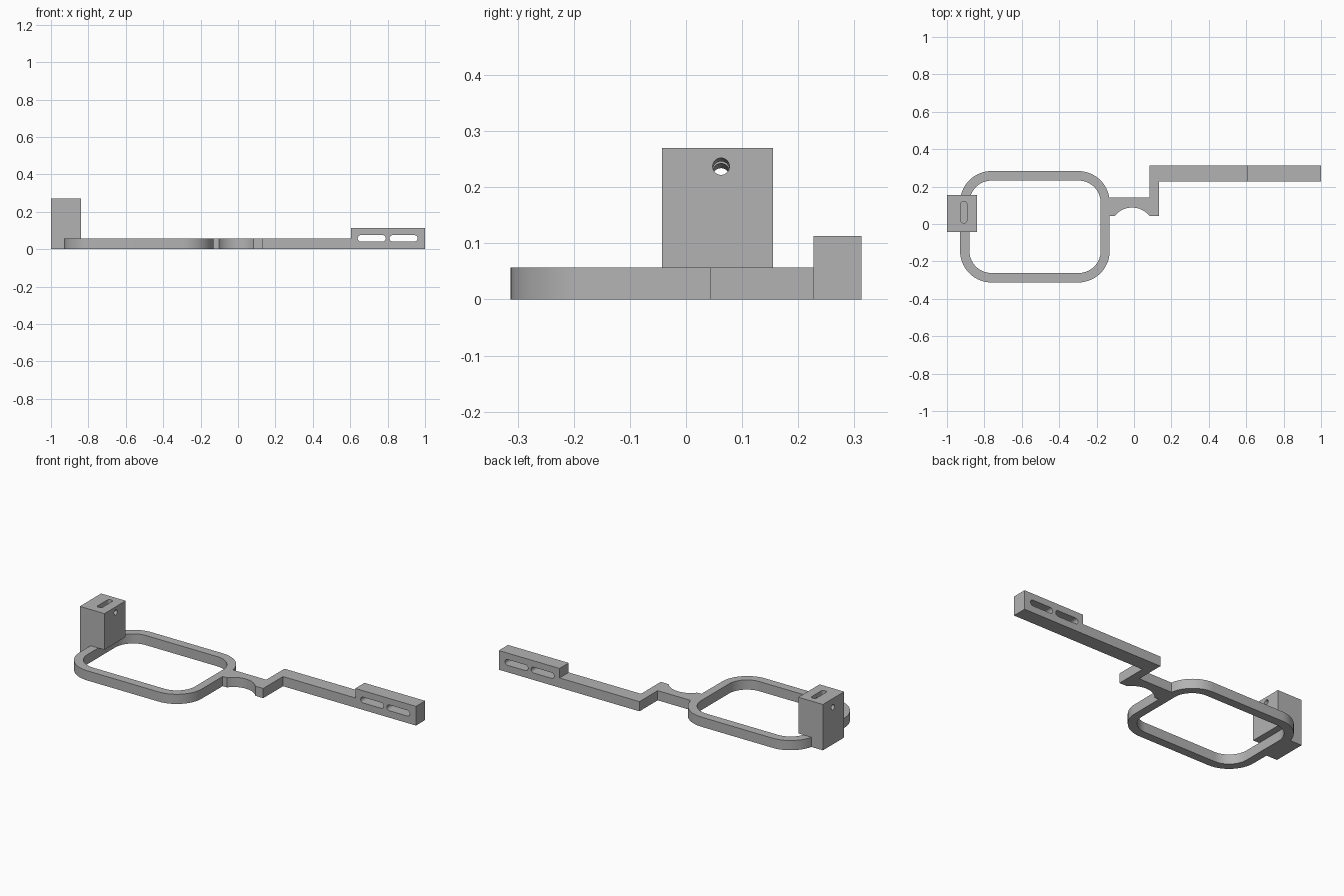
import bpy, bmesh
from math import sin, cos, asin, pi, radians
from mathutils import Vector

if "Cube" in bpy.data.objects:
    bpy.data.objects.remove(bpy.data.objects["Cube"])

grey = bpy.data.materials.new("plain grey")
grey.use_nodes = True
grey.diffuse_color = (0.45, 0.45, 0.45, 1)
grey.node_tree.nodes["Principled BSDF"].inputs["Base Color"].default_value = (0.45, 0.45, 0.45, 1)


def arc(cx, cy, r, a0, a1, n=14):
    """Points along a circular arc, angles in degrees."""
    angles = [radians(a0 + (a1 - a0) * i / n) for i in range(n + 1)]
    return [(cx + r * cos(a), cy + r * sin(a)) for a in angles]


def rounded(x0, x1, y0, y1, r, start=0):
    """Counter-clockwise rounded rectangle, beginning on its upper right corner."""
    return (arc(x1 - r, y1 - r, r, start, 90) + arc(x0 + r, y1 - r, r, 90, 180)
            + arc(x0 + r, y0 + r, r, 180, 270) + arc(x1 - r, y0 + r, r, 270, 360))


def prism(name, loops, lo, hi, upright=False):
    """Extrude an outline with holes along z, or along y when upright."""
    bm = bmesh.new()
    edges = []
    for loop in loops:
        vs = [bm.verts.new((u, lo, v) if upright else (u, v, lo)) for u, v in loop]
        edges += [bm.edges.new((vs[i - 1], vs[i])) for i in range(len(vs))]
    bmesh.ops.triangle_fill(bm, edges=edges, use_beauty=True)
    out = bmesh.ops.extrude_face_region(bm, geom=bm.faces[:], use_keep_orig=True)
    move = Vector((0, hi - lo, 0)) if upright else Vector((0, 0, hi - lo))
    bmesh.ops.translate(bm, vec=move, verts=[g for g in out["geom"] if isinstance(g, bmesh.types.BMVert)])
    bmesh.ops.remove_doubles(bm, verts=bm.verts[:], dist=1e-5)
    bmesh.ops.recalc_face_normals(bm, faces=bm.faces[:])
    mesh = bpy.data.meshes.new(name)
    bm.to_mesh(mesh)
    bm.free()
    mesh.materials.append(grey)
    ob = bpy.data.objects.new(name, mesh)
    bpy.context.collection.objects.link(ob)
    return ob


def cut(ob, cutter):
    mod = ob.modifiers.new("cut", "BOOLEAN")
    mod.operation, mod.solver, mod.object = "DIFFERENCE", "EXACT", cutter
    cutter.hide_render = True
    cutter.hide_set(True)


THICK = 0.057
R = 0.168

# Flat plate: rounded ring, arched bridge and cranked arm in one outline
bridge_top = 0.143
meet = asin((bridge_top - (0.283 - R)) / R) * 180 / pi
ring_outer = rounded(-0.93, -0.13, -0.3125, 0.283, R, meet)[:-1]
ring_inner = rounded(-0.88, -0.178, -0.262, 0.232, R - 0.05)
chord, sag, foot = 0.0925, 0.045, 0.043
ar = (chord ** 2 + sag ** 2) / (2 * sag)
half = asin(chord / ar) * 180 / pi
arch = arc(-0.01, foot + sag - ar, ar, 90 + half, 90 - half, 20)
arm = [(-0.13, foot)] + arch + [(0.134, foot), (0.134, 0.227), (0.605, 0.227),
                                (0.605, 0.3125), (0.084, 0.3125), (0.084, bridge_top)]
plate = prism("ring_and_arm", [arm + ring_outer, ring_inner[:-1]], 0, THICK)

# Raised arm end with two through slots
slots = [rounded(x, x + 0.15, 0.041, 0.075, 0.017) for x in (0.64, 0.81)]
clean = []
for s in slots:
    keep = []
    for p in s:
        if all((p[0] - q[0]) ** 2 + (p[1] - q[1]) ** 2 > 1e-9 for q in keep):
            keep.append(p)
    clean.append(keep)
end = prism("slotted_end", [[(0.605, 0), (1, 0), (1, 0.113), (0.605, 0.113)]] + clean,
            0.227, 0.3125, True)

# Tower standing on the ring, stepped over its inner edge
tower = prism("tower", [[(-1, 0), (-0.925, 0), (-0.925, THICK), (-0.84, THICK),
                         (-0.84, 0.27), (-1, 0.27)]], -0.043, 0.155, True)
pocket = prism("pocket_cutter", [rounded(-0.926, -0.894, 0.006, 0.119, 0.012)], 0.1, 0.3)
cut(tower, pocket)

# Sloping round hole through the tower
bpy.ops.mesh.primitive_cylinder_add(vertices=32, radius=0.015, depth=0.4,
                                    location=(-0.92, 0.0625, 0.228),
                                    rotation=(0, radians(90 - 6.5), 0))
drill = bpy.context.object
drill.name = "hole_cutter"
cut(tower, drill)

for ob in (plate, end, tower):
    bpy.ops.object.select_all(action="DESELECT")
    ob.select_set(True)
    bpy.context.view_layer.objects.active = ob
    bpy.ops.object.shade_smooth_by_angle(angle=radians(30))
